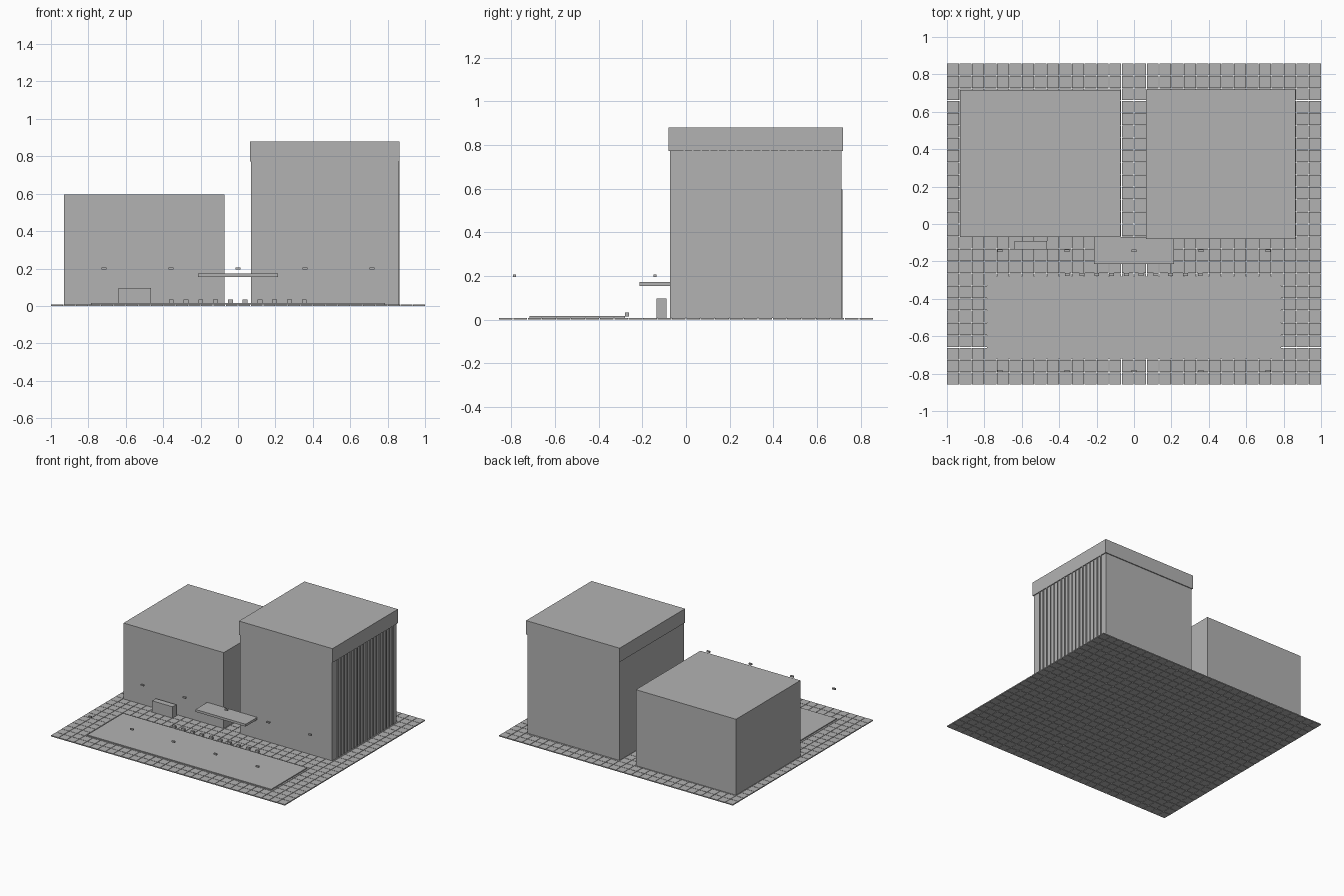
import bpy

cube = bpy.data.objects.get("Cube")
if cube:
    bpy.data.objects.remove(cube, do_unlink=True)

# One plain grey for everything
grey = bpy.data.materials.new("plain_grey")
grey.use_nodes = True
COLOUR = (0.45, 0.45, 0.45, 1)
grey.diffuse_color = COLOUR
grey.node_tree.nodes["Principled BSDF"].inputs["Base Color"].default_value = COLOUR


def box(name, x, y, z):
    """Box from its (min, max) range on each axis, origin at its centre."""
    ranges = (x, y, z)
    bpy.ops.mesh.primitive_cube_add(size=1, location=[(a + b) / 2 for a, b in ranges])
    ob = bpy.context.object
    ob.name = name
    ob.scale = [b - a for a, b in ranges]
    bpy.ops.object.transform_apply(location=False, rotation=False, scale=True)
    ob.data.materials.append(grey)
    return ob


def around(centre, size):
    return (centre - size / 2, centre + size / 2)


def repeat(ob, count, step):
    """Repeat a part in a row at a constant step."""
    mod = ob.modifiers.new("row", 'ARRAY')
    mod.count = count
    mod.use_relative_offset = False
    mod.use_constant_offset = True
    mod.constant_offset_displace = step


# Paved ground: a grid of thin separate tiles
GROUND = 0.008
HALF_DEPTH = 0.857
COLS, ROWS, GAP = 30, 26, 0.003
step_x = (2 + GAP) / COLS
step_y = (2 * HALF_DEPTH + GAP) / ROWS
tiles = box("paving_tiles", (-1, -1 + step_x - GAP),
            (-HALF_DEPTH, -HALF_DEPTH + step_y - GAP), (0, GROUND))
repeat(tiles, COLS, (step_x, 0, 0))
repeat(tiles, ROWS, (0, step_y, 0))

# Raised forecourt slab
box("forecourt_slab", (-0.787, 0.787), (-0.718, -0.28), (GROUND, 0.016))

# Low building
box("low_building", (-0.93, -0.073), (-0.07, 0.717), (GROUND, 0.595))

# Tall building with overhanging roof band
box("tall_building", (0.07, 0.857), (-0.073, 0.713), (GROUND, 0.775))
box("roof_band", (0.064, 0.864), (-0.08, 0.72), (0.772, 0.88))

# Vertical fins on the outer side of the tall building
fin = box("facade_fins", (0.855, 0.863), around(-0.009, 0.007), (GROUND, 0.773))
repeat(fin, 18, (0, 0.0394, 0))

# Entrance canopy and free-standing sign block
box("entrance_canopy", (-0.214, 0.215), (-0.214, -0.07), (0.155, 0.173))
box("sign_block", (-0.64, -0.465), (-0.135, -0.09), (GROUND, 0.096))

# Row of bollards along the forecourt
bollard = box("bollards", around(-0.357, 0.026), around(-0.27, 0.018), (0.014, 0.033))
repeat(bollard, 10, (0.079, 0, 0))

# Two rows of floating lamp heads
for name, y in (("back_lamps", -0.142), ("front_lamps", -0.786)):
    lamp = box(name, around(-0.716, 0.026), around(y, 0.013), around(0.2, 0.011))
    repeat(lamp, 5, (0.358, 0, 0))
